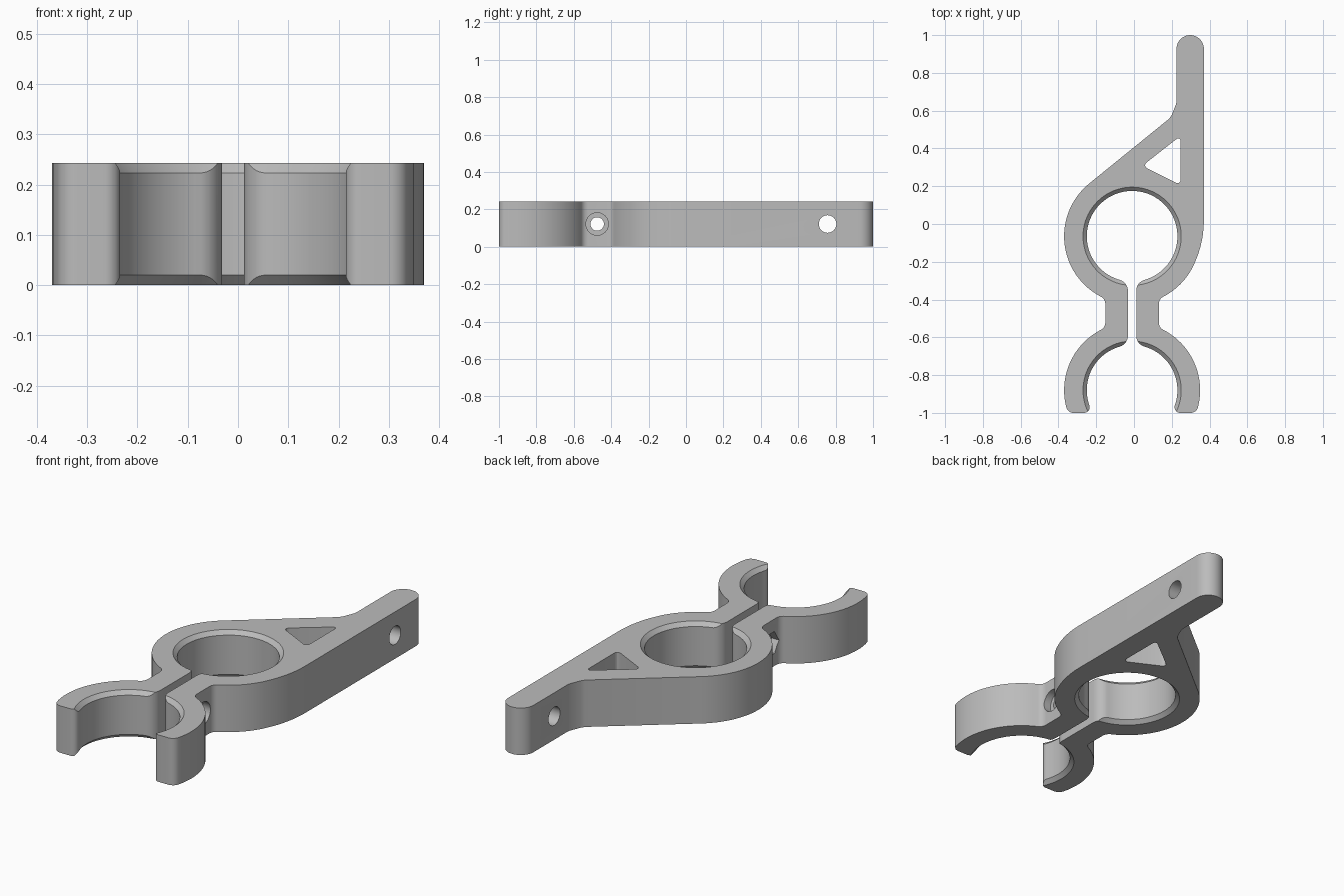
import bpy, bmesh, math
from math import sqrt, atan2, degrees
from mathutils import Matrix

cube = bpy.data.objects.get("Cube")
if cube:
    bpy.data.objects.remove(cube, do_unlink=True)

H = 0.243                       # thickness
X0 = -0.01                      # centre line of the jaws
RING_Y, CLIP_Y = -0.065, -0.88  # centres of the closed ring and open clip
R_IN, R_OUT = 0.24, 0.36
SLIT, NECK = 0.022, 0.142       # half widths
BOLT_Y = -0.475

grey = bpy.data.materials.new("plain_grey")
grey.use_nodes = True
colour = (0.5, 0.5, 0.5, 1)
grey.diffuse_color = colour
grey.node_tree.nodes["Principled BSDF"].inputs["Base Color"].default_value = colour


def arc(cx, cy, r, a0, a1, step=4):
    n = max(2, math.ceil(abs(a1 - a0) / step))
    angles = [math.radians(a0 + (a1 - a0) * i / n) for i in range(n + 1)]
    return [(cx + r * math.cos(a), cy + r * math.sin(a)) for a in angles]


def mirror(points):
    return [(-x, y) for x, y in points]


def shift(points):
    return [(x + X0, y) for x, y in points]


def make_object(name, bm, helper=False):
    bmesh.ops.recalc_face_normals(bm, faces=bm.faces)
    mesh = bpy.data.meshes.new(name)
    bm.to_mesh(mesh)
    bm.free()
    mesh.materials.append(grey)
    ob = bpy.data.objects.new(name, mesh)
    bpy.context.collection.objects.link(ob)
    ob.hide_render = helper
    return ob


def prism(points, z0, z1, corner=0):
    bm = bmesh.new()
    face = bm.faces.new([bm.verts.new((x, y, z0)) for x, y in points])
    if corner:
        bmesh.ops.bevel(bm, geom=list(bm.verts), offset=corner, segments=5,
                        affect='VERTICES', profile=0.5)
        face = bm.faces[:][0]
    ext = bmesh.ops.extrude_face_region(bm, geom=[face])
    top = [v for v in ext["geom"] if isinstance(v, bmesh.types.BMVert)]
    bmesh.ops.translate(bm, verts=top, vec=(0, 0, z1 - z0))
    return bm


def cone(name, r1, r2, depth, matrix, segments=96):
    bm = bmesh.new()
    bmesh.ops.create_cone(bm, cap_ends=True, segments=segments, radius1=r1,
                          radius2=r2, depth=depth, matrix=matrix)
    return make_object(name, bm, True)


def cross_hole(name, r, x, y, depth, segments=48):
    turn = Matrix.Rotation(math.pi / 2, 4, 'Y')
    return cone(name, r, r, depth, Matrix.Translation((x, y, H / 2)) @ turn, segments)


# Inner edge of one jaw: rounded tip, clip arc, slit, ring arc
def inner_edge():
    tip, slit = 0.03, 0.06
    drop = CLIP_Y + 1 - tip
    tx = sqrt((R_IN + tip) ** 2 - drop ** 2)
    ta = degrees(atan2(drop, tx))
    sx = SLIT + slit
    sy = sqrt((R_IN + slit) ** 2 - sx ** 2)
    sa = degrees(atan2(sy, sx))
    return (arc(tx, tip - 1, tip, 270, 180 - ta, 12)
            + arc(0, CLIP_Y, R_IN, -ta, sa)[1:]
            + arc(sx, CLIP_Y + sy, slit, 180 + sa, 180, 8)[1:]
            + arc(sx, RING_Y - sy, slit, 180, 180 - sa, 8)
            + arc(0, RING_Y, R_IN, -sa, 90)[1:])


# Outer edge of one jaw: rounded tip, clip arc, neck, ring arc up to an angle
def outer_edge(end):
    tip, fillet = 0.04, 0.04
    drop = CLIP_Y + 1 - tip
    tx = sqrt((R_OUT - tip) ** 2 - drop ** 2)
    ta = degrees(atan2(drop, tx))
    nx = NECK + fillet
    ny = sqrt((R_OUT + fillet) ** 2 - nx ** 2)
    na = degrees(atan2(ny, nx))
    return (arc(tx, tip - 1, tip, 270, 360 - ta, 12)
            + arc(0, CLIP_Y, R_OUT, -ta, na)[1:]
            + arc(nx, CLIP_Y + ny, fillet, 180 + na, 180, 10)[1:]
            + arc(nx, RING_Y - ny, fillet, 180, 180 - na, 10)
            + arc(0, RING_Y, R_OUT, -na, end)[1:])


# Whole clamp body with its lever arm
inner = inner_edge()
outline = (shift(outer_edge(-26.6))
           + arc(-0.18, 0.02, 0.55, -26.6, 0)[1:]
           + arc(0.2975, 0.9275, 0.0725, 0, 180, 10)
           + [(0.225, 0.65), (0.223, 0.635), (0.2, 0.578), (0.187, 0.558)]
           + shift(mirror(outer_edge(51.1)))[::-1]
           + shift(mirror(inner))
           + shift(inner)[-2::-1])
body = make_object("clamp_body", prism(outline, 0, H))

# Cutters: triangular window, bore chamfers, bolt hole, nut pocket, lever hole
window = prism([(0.044, 0.308), (0.247, 0.206), (0.247, 0.467)], -0.1, H + 0.1, 0.03)
cutters = [make_object("window_cutter", window, True)]
for label, y in (("ring", RING_Y), ("clip", CLIP_Y)):
    wide, narrow = R_IN + 0.03, R_IN - 0.01
    for side, z, r1, r2 in (("top", H - 0.01, narrow, wide), ("bottom", 0.01, wide, narrow)):
        cutters.append(cone(f"{label}_{side}_chamfer_cutter", r1, r2, 0.04,
                            Matrix.Translation((X0, y, z))))
cutters += [
    cross_hole("bolt_hole_cutter", 0.036, X0, BOLT_Y, 0.5),
    cross_hole("bolt_head_cutter", 0.06, X0 + NECK + 0.03, BOLT_Y, 0.14),
    cross_hole("nut_pocket_cutter", 0.066, X0 - NECK - 0.03, BOLT_Y, 0.14, 6),
    cross_hole("lever_hole_cutter", 0.047, 0.3, 0.757, 0.4),
]
for cutter in cutters:
    mod = body.modifiers.new(cutter.name, 'BOOLEAN')
    mod.operation = 'DIFFERENCE'
    mod.solver = 'EXACT'
    mod.object = cutter

# Apply the cuts, then discard the cutters
bpy.ops.object.select_all(action='DESELECT')
bpy.context.view_layer.objects.active = body
body.select_set(True)
for mod in list(body.modifiers):
    bpy.ops.object.modifier_apply(modifier=mod.name)
for cutter in cutters:
    bpy.data.objects.remove(cutter, do_unlink=True)
bpy.ops.object.shade_smooth_by_angle(angle=math.radians(25))
